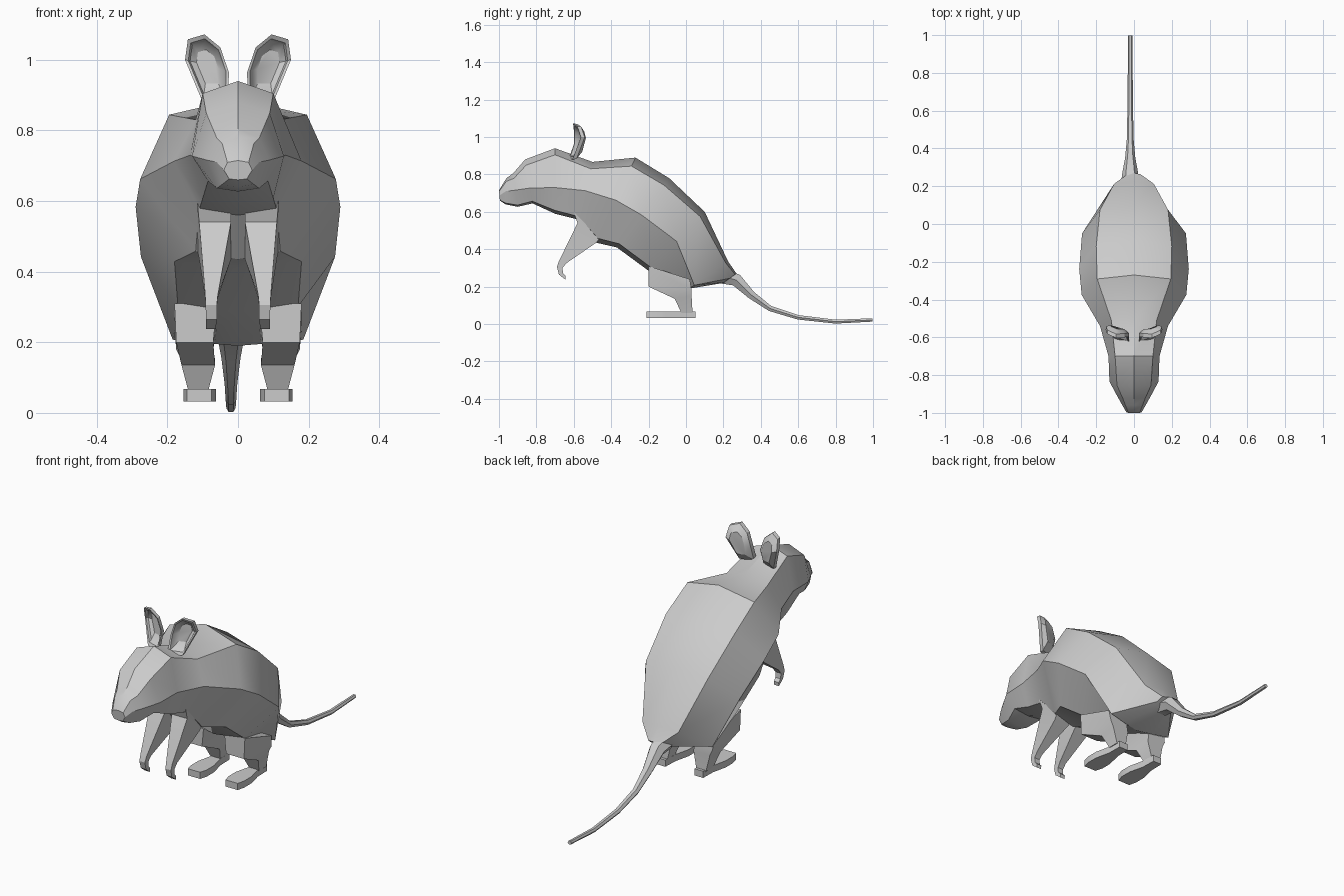
import bpy, bmesh
from mathutils import Vector


def make(name, rings, mirror=False, angle=0.55):
    """Skin a list of equal-length point rings and cap both ends."""
    bm = bmesh.new()
    loops = [[bm.verts.new(p) for p in r] for r in rings]
    n = len(rings[0])
    for a, b in zip(loops, loops[1:]):
        for i in range(n):
            j = (i + 1) % n
            bm.faces.new((a[i], a[j], b[j], b[i]))
    bm.faces.new(loops[0])
    bm.faces.new(loops[-1])
    bmesh.ops.recalc_face_normals(bm, faces=bm.faces)
    me = bpy.data.meshes.new(name)
    bm.to_mesh(me)
    bm.free()
    ob = bpy.data.objects.new(name, me)
    bpy.context.collection.objects.link(ob)
    if mirror:
        m = ob.modifiers.new("mirror", 'MIRROR')
        m.use_mirror_merge = False
    bpy.ops.object.select_all(action='DESELECT')
    ob.select_set(True)
    bpy.context.view_layer.objects.active = ob
    bpy.ops.object.shade_smooth_by_angle(angle=angle)
    return ob


def body_ring(top, bot, a, w, b, ts=0.1, tm=0.5, tb=0.95):
    """Eight-sided tilted section: back, shoulder, flank and belly points."""
    half = [(0, 0), (ts, a), (tm, w), (tb, b), (1, 0)]
    pts = half + [(t, -x) for t, x in half[3:0:-1]]
    return [(x, top[0] + t * (bot[0] - top[0]), top[1] + t * (bot[1] - top[1]))
            for t, x in pts]


def limb_ring(front, back, x0, x1):
    """Four-sided limb section from a front and a back (y, z) edge."""
    return [(x0, *front), (x1, *front), (x1, *back), (x0, *back)]


# head and body, nose to rump
make("body", [
    body_ring((-1.00, 0.715), (-0.995, 0.66), 0.03, 0.04, 0.025),
    body_ring((-0.96, 0.78), (-0.965, 0.64), 0.045, 0.06, 0.045, ts=0.12),
    body_ring((-0.925, 0.805), (-0.90, 0.627), 0.06, 0.088, 0.06, ts=0.15),
    body_ring((-0.86, 0.88), (-0.82, 0.645), 0.09, 0.13, 0.085, ts=0.13, tm=0.65),
    body_ring((-0.70, 0.94), (-0.70, 0.59), 0.10, 0.135, 0.10, tm=0.6),
    body_ring((-0.50, 0.867), (-0.58, 0.56), 0.12, 0.18, 0.11, ts=0.12),
    body_ring((-0.27, 0.89), (-0.48, 0.435), 0.195, 0.277, 0.12),
    body_ring((-0.09, 0.78), (-0.37, 0.41), 0.20, 0.29, 0.18, tm=0.53),
    body_ring((0.10, 0.60), (-0.20, 0.285), 0.18, 0.275, 0.17, ts=0.08),
    body_ring((0.225, 0.335), (0.02, 0.19), 0.105, 0.185, 0.09, ts=0.06, tm=0.88),
    body_ring((0.27, 0.27), (0.20, 0.22), 0.035, 0.045, 0.03),
])

# tail: tapering six-sided tube
path = [(0.20, 0.255, 0.05), (0.27, 0.235, 0.042), (0.35, 0.155, 0.027),
        (0.45, 0.083, 0.018), (0.60, 0.036, 0.015), (0.80, 0.013, 0.013),
        (0.998, 0.022, 0.011)]
tail = []
for i, (y, z, r) in enumerate(path):
    p, q = path[max(i - 1, 0)], path[min(i + 1, len(path) - 1)]
    d = Vector((q[0] - p[0], q[1] - p[1])).normalized()
    up = 0.8 * r
    sides = [(1, 0), (0.5, 1), (-0.5, 1), (-1, 0), (-0.5, -1), (0.5, -1)]
    tail.append([(-0.02 + r * u, y - d.y * v * up, z + d.x * v * up)
                 for u, v in sides])
make("tail", tail)

# front legs with hooked paws
make("front_leg", [
    limb_ring((-0.60, 0.60), (-0.46, 0.46), 0.02, 0.115),
    limb_ring((-0.58, 0.54), (-0.48, 0.435), 0.02, 0.11),
    limb_ring((-0.68, 0.335), (-0.64, 0.325), 0.057, 0.093),
    limb_ring((-0.69, 0.305), (-0.66, 0.30), 0.06, 0.092),
    limb_ring((-0.68, 0.265), (-0.658, 0.272), 0.06, 0.09),
    limb_ring((-0.645, 0.238), (-0.643, 0.258), 0.063, 0.09),
], mirror=True)

# hind legs: thigh to ankle
make("hind_leg", [
    limb_ring((-0.20, 0.31), (0.02, 0.24), 0.06, 0.18),
    limb_ring((-0.20, 0.20), (0.03, 0.18), 0.07, 0.175),
    limb_ring((-0.06, 0.135), (0.03, 0.15), 0.065, 0.16),
    limb_ring((-0.025, 0.06), (0.035, 0.06), 0.085, 0.14),
], mirror=True)

# hind feet: paddle outline
foot = [(0.075, -0.21), (0.145, -0.21), (0.155, -0.17), (0.155, -0.11),
        (0.137, -0.03), (0.135, 0.05), (0.085, 0.05), (0.082, -0.03),
        (0.063, -0.11), (0.063, -0.17)]
make("hind_foot", [[(x, y, z) for x, y in foot] for z in (0.032, 0.067)],
     mirror=True)

# ears: cupped plates with a rim and a recessed front
outline = [(0.10, 0.88), (0.15, 1.0), (0.142, 1.058), (0.095, 1.072),
           (0.05, 1.035), (0.026, 0.965), (0.027, 0.88)]


def ear_ring(scale, dy):
    cx, cz = 0.085, 0.985
    ring = []
    for x, z in outline:
        x, z = cx + (x - cx) * scale, cz + (z - cz) * scale
        y = -0.578 - 3.2 * (z - 0.98) ** 2 + 0.3 * (x - 0.09)
        ring.append((x, y + dy, z))
    return ring


make("ear", [ear_ring(0.5, 0.022), ear_ring(0.78, 0.012), ear_ring(0.86, 0.0),
             ear_ring(1.0, 0.0), ear_ring(0.98, 0.02), ear_ring(0.6, 0.033)],
     mirror=True)
